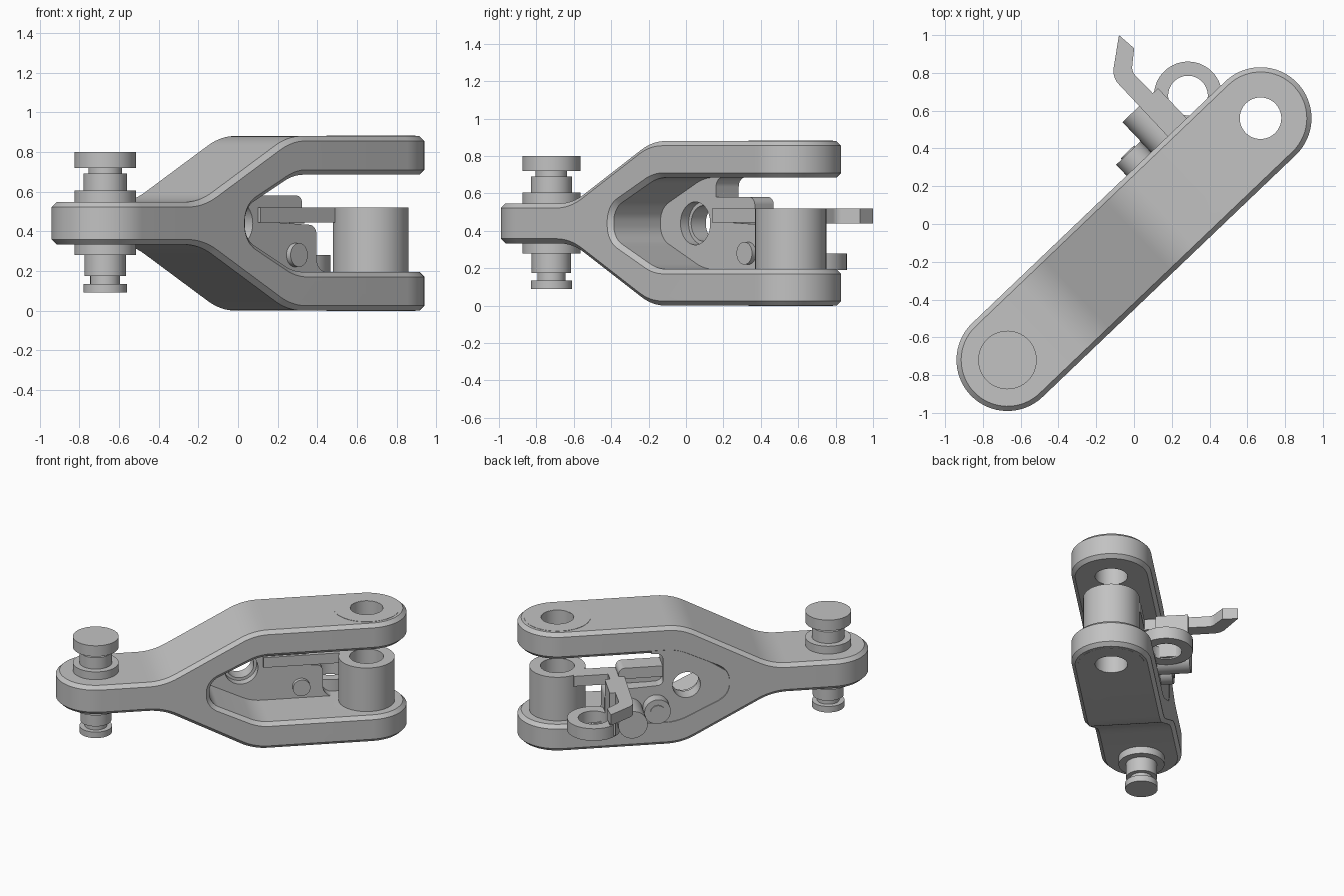
import bpy, bmesh, math
from mathutils import Vector

if "Cube" in bpy.data.objects:
    bpy.data.objects.remove(bpy.data.objects["Cube"])

# Parts are built along the arm (u), across it (v) and up (z), then turned into place
LENGTH, WIDTH, CHAMFER, MID = 1.853, 0.27, 0.025, 0.44
TURN = math.atan2(1.28, 1.34)
ORIGIN = (-0.67, -0.72, 0)
GREY = (0.54, 0.54, 0.54, 1)

steel = bpy.data.materials.new("steel_grey")
steel.use_nodes = True
steel.diffuse_color = GREY
steel.node_tree.nodes["Principled BSDF"].inputs["Base Color"].default_value = GREY


def finish(name, bm):
    bmesh.ops.remove_doubles(bm, verts=bm.verts, dist=1e-5)
    bmesh.ops.recalc_face_normals(bm, faces=bm.faces)
    mesh = bpy.data.meshes.new(name)
    bm.to_mesh(mesh)
    bm.free()
    mesh.materials.append(steel)
    ob = bpy.data.objects.new(name, mesh)
    ob.location = ORIGIN
    ob.rotation_euler.z = TURN
    bpy.context.collection.objects.link(ob)
    smooth(ob)
    return ob


def activate(ob):
    bpy.ops.object.select_all(action='DESELECT')
    ob.select_set(True)
    bpy.context.view_layer.objects.active = ob


def smooth(ob):
    activate(ob)
    bpy.ops.object.shade_smooth_by_angle(angle=math.radians(30))


def rounded(points, steps=8):
    """Polygon from (x, y, radius) corners, each replaced by an arc."""
    out = []
    for i, (x, y, r) in enumerate(points):
        p = Vector((x, y))
        if r == 0:
            out.append(p)
            continue
        a = (Vector(points[i - 1][:2]) - p).normalized()
        b = (Vector(points[(i + 1) % len(points)][:2]) - p).normalized()
        half = a.angle(b) / 2
        centre = p + (a + b).normalized() * (r / math.sin(half))
        start = p + a * (r / math.tan(half)) - centre
        end = p + b * (r / math.tan(half)) - centre
        for k in range(steps + 1):
            spoke = start.lerp(end, k / steps).normalized()
            out.append(centre + spoke * r)
    return out


def prism(name, poly, low, high, axis):
    """Extrude a polygon: (u, z) along v, or (u, v) along z."""
    bm = bmesh.new()
    place = (lambda p, h: (p[0], h, p[1])) if axis == 'v' else (lambda p, h: (p[0], p[1], h))
    a, b = [[bm.verts.new(place(p, h)) for p in poly] for h in (low, high)]
    bm.faces.new(a)
    bm.faces.new(b)
    for i in range(len(poly)):
        bm.faces.new((a[i - 1], a[i], b[i], b[i - 1]))
    return finish(name, bm)


def box(name, u0, u1, v0, v1, z0, z1):
    return prism(name, [(u0, v0), (u1, v0), (u1, v1), (u0, v1)], z0, z1, 'z')


def lathe(name, profile, at, axis='z', tube=False, sides=64):
    """Turn a (radius, height) profile around an axis through the point at."""
    bm = bmesh.new()
    rings = []
    for r, h in profile:
        ring = []
        for k in range(sides):
            t = math.tau * k / sides
            x, y = r * math.cos(t), r * math.sin(t)
            co = (at[0] + x, at[1] + y, h) if axis == 'z' else (at[0] + x, h, at[1] + y)
            ring.append(bm.verts.new(co))
        rings.append(ring)
    pairs = list(zip(rings, rings[1:]))
    if tube:
        pairs.append((rings[-1], rings[0]))
    else:
        bm.faces.new(rings[0])
        bm.faces.new(rings[-1])
    for a, b in pairs:
        for k in range(sides):
            bm.faces.new((a[k - 1], a[k], b[k], b[k - 1]))
    return finish(name, bm)


def cylinder(name, r, low, high, at, axis='z'):
    return lathe(name, [(r, low), (r, high)], at, axis)


def tube(name, r_in, r_out, low, high, at):
    return lathe(name, [(r_in, low), (r_out, low), (r_out, high), (r_in, high)], at, tube=True)


def cut(ob, cutter):
    activate(ob)
    mod = ob.modifiers.new("hole", 'BOOLEAN')
    mod.operation, mod.solver, mod.object = 'DIFFERENCE', 'EXACT', cutter
    bpy.ops.object.modifier_apply(modifier=mod.name)
    bpy.data.objects.remove(cutter)
    smooth(ob)


def fork():
    """Chamfered Y-shaped arm with rounded ends."""
    upper = [(LENGTH, 0.245, 0), (LENGTH, 0.44, 0), (1.04, 0.44, 0.4), (0.42, 0.107, 0.4), (0, 0.107, 0)]
    throat = [(0.74, 0.08, 0.11), (1.08, 0.245, 0.3)]
    half = throat + upper
    corners = [(u, MID - z, r) for u, z, r in half[::-1]] + [(u, MID + z, r) for u, z, r in half]
    outline = rounded(corners)
    n = len(outline)

    def is_end(p, q):
        return abs(p.x - q.x) < 1e-6 and (p.x < 0.01 or p.x > LENGTH - 0.01)

    inset = []
    for i, p in enumerate(outline):
        normals = []
        for a, b in ((outline[i - 1], p), (p, outline[(i + 1) % n])):
            d = (b - a).normalized()
            if not is_end(a, b):
                normals.append(Vector((-d.y, d.x)))
        m = sum(normals, Vector((0, 0)))
        if len(normals) == 2:
            m /= 1 + normals[0].dot(normals[1])
        inset.append(p + m * CHAMFER)
    bm = bmesh.new()
    flat = WIDTH - CHAMFER
    layers = [(inset, -WIDTH), (outline, -flat), (outline, flat), (inset, WIDTH)]
    rings = [[bm.verts.new((p.x, v, p.y)) for p in pts] for pts, v in layers]
    bm.faces.new(rings[0])
    bm.faces.new(rings[-1])
    for a, b in zip(rings, rings[1:]):
        for i in range(n):
            if not is_end(outline[i - 1], outline[i]):
                bm.faces.new((a[i - 1], a[i], b[i], b[i - 1]))
    # half-round ends
    ends = ((0, -1, MID - 0.107, MID + 0.107), (LENGTH, 1, 0, 0.195), (LENGTH, 1, 0.685, 0.88))
    for u, side, z0, z1 in ends:
        section = [(flat, z0), (WIDTH, z0 + CHAMFER), (WIDTH, z1 - CHAMFER), (flat, z1)]
        arcs = []
        for r, z in section:
            angles = [math.pi * (k / 32 - 0.5) for k in range(33)]
            arcs.append([bm.verts.new((u + side * r * math.cos(t), r * math.sin(t), z)) for t in angles])
        bm.faces.new(arcs[0])
        bm.faces.new(arcs[-1])
        for a, b in zip(arcs, arcs[1:]):
            for k in range(32):
                bm.faces.new((a[k], a[k + 1], b[k + 1], b[k]))
    return finish("fork_arm", bm)


TIP = (LENGTH, 0)
arm = fork()
cut(arm, cylinder("bore_cutter", 0.11, -0.2, 1.2, TIP))

# Web closing the back of the fork, with a stepped hole
HOLE = (1.01, MID)
web = prism("back_web", rounded([
    (0.70, 0.38, 0), (1.0, 0.15, 0), (1.66, 0.15, 0), (1.66, 0.194, 0), (1.57, 0.194, 0.07),
    (1.57, 0.43, 0.05), (1.17, 0.45, 0.04), (1.17, 0.686, 0.05), (1.25, 0.686, 0),
    (1.25, 0.72, 0), (1.08, 0.73, 0), (1.0, 0.70, 0), (0.70, 0.50, 0)]), 0.10, 0.268, 'v')
cut(web, cylinder("hole_cutter", 0.095, 0, 0.4, HOLE, 'v'))
cut(web, cylinder("step_cutter", 0.115, 0, 0.16, HOLE, 'v'))

# Fork end: roller and flush washers
tube("roller", 0.115, 0.19, 0.19, 0.52, TIP)
tube("upper_washer", 0.111, 0.225, 0.87, 0.882, TIP)
tube("lower_washer", 0.111, 0.225, -0.001, 0.01, TIP)

# Stepped pin through the single end
lathe("pin", [
    (0.11, 0.09), (0.11, 0.135), (0.075, 0.135), (0.075, 0.175), (0.105, 0.175), (0.105, 0.28),
    (0.155, 0.28), (0.155, 0.605), (0.11, 0.605), (0.11, 0.69), (0.085, 0.69), (0.085, 0.72),
    (0.155, 0.72), (0.155, 0.80)], (0, 0))

# Latch pivots on the back
cylinder("pivot_boss", 0.09, 0.2, 0.35, (1.22, 0.29), 'v')
cylinder("pivot_boss_pin", 0.05, 0.3, 0.358, (1.22, 0.29), 'v')
cylinder("pivot_drum", 0.10, 0.2, 0.49, (1.41, 0.27), 'v')
cylinder("pivot_pin", 0.06, 0.07, 0.2, (1.42, 0.28), 'v')

# Latch: plate, block, lever, post and eye
box("latch_plate", 1.16, 1.77, 0.08, 0.19, 0.445, 0.52)
prism("latch_block", rounded([(1.17, 0.50, 0), (1.47, 0.50, 0), (1.47, 0.58, 0.04), (1.17, 0.58, 0)]),
      0.10, 0.24, 'v')
prism("latch_lever", rounded([
    (1.43, 0.15, 0), (1.535, 0.15, 0), (1.53, 0.65, 0.06), (1.625, 0.73, 0), (1.615, 0.836, 0),
    (1.435, 0.70, 0.1)]), 0.44, 0.52, 'z')
box("latch_post", 1.53, 1.57, 0.27, 0.49, 0.2, 0.52)
tube("latch_eye", 0.105, 0.18, 0.19, 0.28, (1.658, 0.352))
